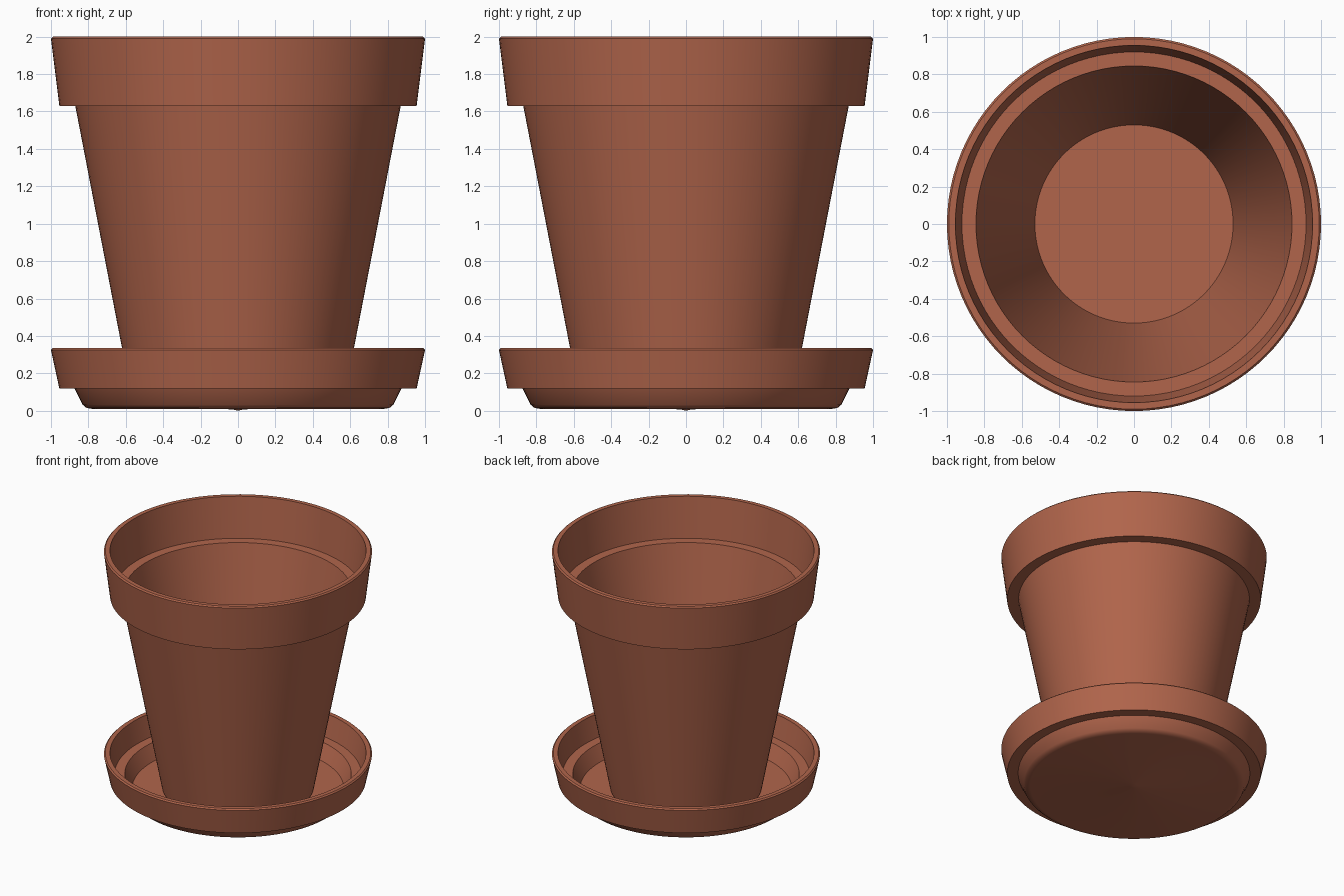
import bpy
import bmesh
import math

SEGMENTS = 96

cube = bpy.data.objects.get("Cube")
if cube:
    bpy.data.objects.remove(cube, do_unlink=True)

# One terracotta colour for everything
COLOUR = (0.44, 0.13, 0.071, 1.0)
terracotta = bpy.data.materials.new("terracotta")
terracotta.use_nodes = True
terracotta.diffuse_color = COLOUR
shader = terracotta.node_tree.nodes["Principled BSDF"]
shader.inputs["Base Color"].default_value = COLOUR
shader.inputs["Roughness"].default_value = 0.8


def lathe(name, profile):
    """Spin a closed (radius, height) profile around the z axis."""
    bm = bmesh.new()
    verts = [bm.verts.new((r, 0, z)) for r, z in profile]
    edges = [bm.edges.new(pair) for pair in zip(verts, verts[1:])]
    bmesh.ops.spin(bm, geom=verts + edges, cent=(0, 0, 0), axis=(0, 0, 1),
                   angle=math.tau, steps=SEGMENTS)
    bmesh.ops.remove_doubles(bm, verts=bm.verts, dist=0.0005)
    bmesh.ops.recalc_face_normals(bm, faces=bm.faces)
    mesh = bpy.data.meshes.new(name)
    bm.to_mesh(mesh)
    bm.free()
    mesh.materials.append(terracotta)
    obj = bpy.data.objects.new(name, mesh)
    bpy.context.collection.objects.link(obj)
    bpy.ops.object.select_all(action="DESELECT")
    obj.select_set(True)
    bpy.context.view_layer.objects.active = obj
    bpy.ops.object.shade_smooth_by_angle(angle=math.radians(32))
    return obj


# Saucer: rounded foot, overhanging band, stepped inside
lathe("saucer", [
    (0, 0), (0.03, 0.008), (0.78, 0.01), (0.81, 0.015), (0.83, 0.032),
    (0.873, 0.118), (0.955, 0.118), (1.0, 0.325), (0.99, 0.335),
    (0.955, 0.335), (0.92, 0.16), (0.845, 0.16), (0.79, 0.042), (0, 0.042),
])

# Pot: tapered wall, thick collar, ledge inside the collar, flat floor
lathe("flower_pot", [
    (0, 0.044), (0.55, 0.044), (0.566, 0.055), (0.87, 1.63), (0.955, 1.63),
    (1.0, 1.99), (0.99, 2.0), (0.955, 2.0), (0.92, 1.67), (0.845, 1.67),
    (0.53, 0.08), (0, 0.08),
])
